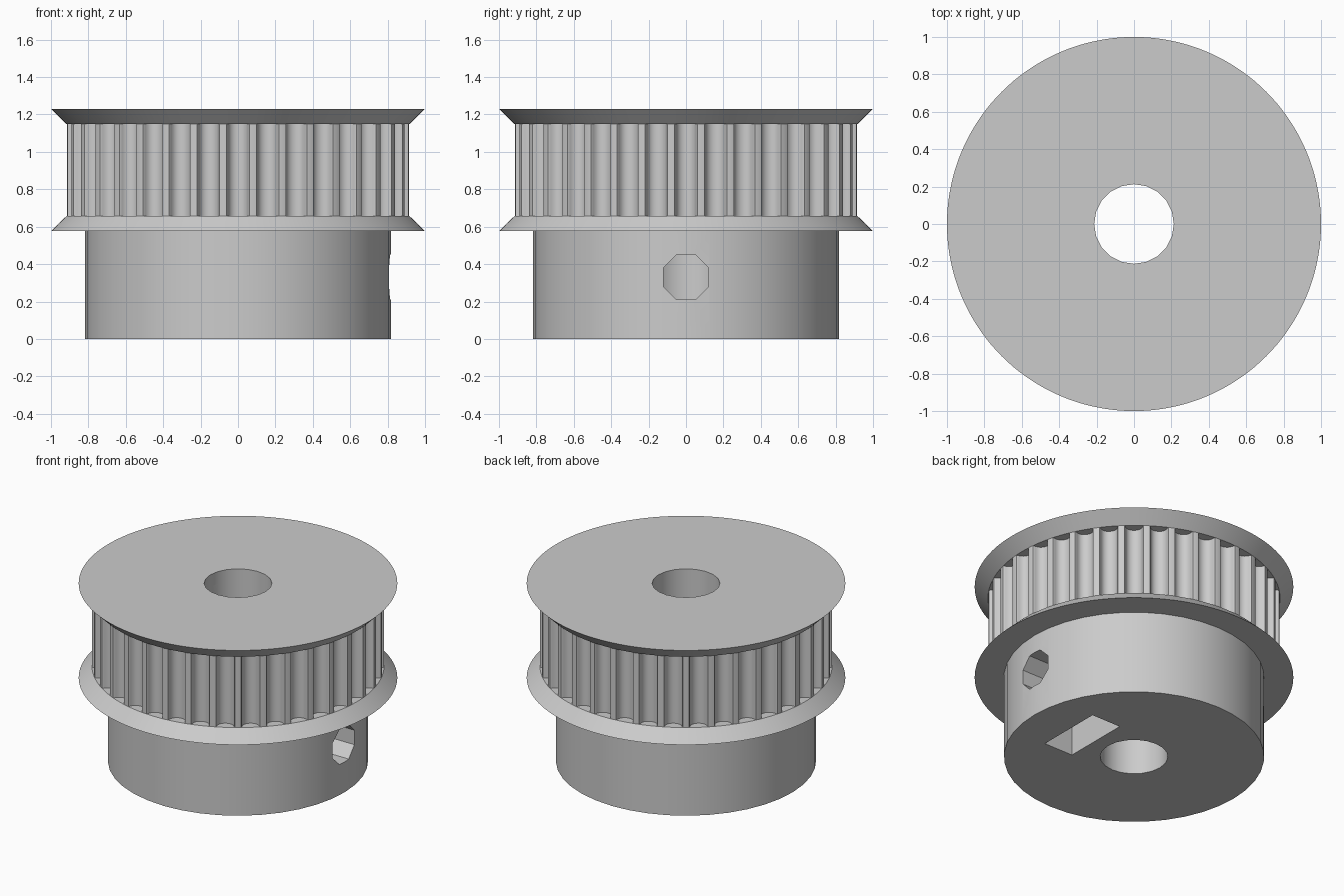
import bpy
from math import sin, cos, pi, radians, sqrt
from mathutils import Matrix, Vector
import bmesh

if "Cube" in bpy.data.objects:
    bpy.data.objects.remove(bpy.data.objects["Cube"], do_unlink=True)

# Main sizes
TEETH = 36
R_FLANGE, R_TOOTH, R_HUB, R_BORE = 1.0, 0.917, 0.817, 0.213
Z_HUB, Z_LOW, Z_HIGH, Z_TOP = 0.576, 0.657, 1.148, 1.23
SCREW_Z = 0.331
NUT_X, NUT_THICK, NUT_HALF = 0.424, 0.222, 0.233

metal = bpy.data.materials.new("light_grey_metal")
metal.use_nodes = True
GREY = (0.6, 0.6, 0.6, 1)
metal.diffuse_color = GREY
metal.node_tree.nodes["Principled BSDF"].inputs["Base Color"].default_value = GREY


def circle(radius, sides, turn=0.0):
    return [(radius * cos(turn + 2 * pi * i / sides),
             radius * sin(turn + 2 * pi * i / sides)) for i in range(sides)]


def solid(name, bottom, top, z0, z1, matrix=Matrix()):
    """Closed prism or frustum between two outlines with equal point counts."""
    bm = bmesh.new()
    low = [bm.verts.new((x, y, z0)) for x, y in bottom]
    high = [bm.verts.new((x, y, z1)) for x, y in top]
    n = len(low)
    bm.faces.new(low[::-1])
    bm.faces.new(high)
    for i in range(n):
        j = (i + 1) % n
        bm.faces.new((low[i], low[j], high[j], high[i]))
    bm.transform(matrix)
    bmesh.ops.recalc_face_normals(bm, faces=bm.faces)
    mesh = bpy.data.meshes.new(name)
    bm.to_mesh(mesh)
    bm.free()
    mesh.materials.append(metal)
    obj = bpy.data.objects.new(name, mesh)
    bpy.context.collection.objects.link(obj)
    return obj


def prism(name, outline, z0, z1, matrix=Matrix()):
    return solid(name, outline, outline, z0, z1, matrix)


def toothed_outline():
    """Rounded belt grooves, one centred on each axis direction."""
    half = [(0.0602, 0.0030), (0.0556, 0.0107), (0.0537, 0.0195),
            (0.0508, 0.0281), (0.0469, 0.0364), (0.0419, 0.0442),
            (0.0333, 0.0522), (0.0231, 0.0580), (0.0118, 0.0615)]
    lip = 0.0694
    half.insert(0, (lip, R_TOOTH - sqrt(R_TOOTH ** 2 - lip ** 2)))
    groove = [(-w, d) for w, d in half] + [(0, 0.0626)] + half[::-1]
    points = []
    for i in range(TEETH):
        a = 2 * pi * i / TEETH
        for w, d in groove:
            r = R_TOOTH - d
            points.append((r * cos(a) - w * sin(a), r * sin(a) + w * cos(a)))
    return points


# Hub, two bevelled flanges and the toothed ring
rim, root = circle(R_FLANGE, TEETH * 4), circle(R_TOOTH, TEETH * 4)
hub = prism("hub", circle(R_HUB, 40), 0, Z_HUB)
lower_flange = solid("lower_flange", rim, root, Z_HUB, Z_LOW)
ring = prism("toothed_ring", toothed_outline(), Z_LOW, Z_HIGH)
upper_flange = solid("upper_flange", root, rim, Z_HIGH, Z_TOP)

# Cutters: shaft bore, set screw hole, nut pocket and its insertion slot
along_x = Matrix.Translation(Vector((0, 0, SCREW_Z))) @ Matrix.Rotation(radians(90), 4, "Y")
x0, x1 = NUT_X - NUT_THICK / 2, NUT_X + NUT_THICK / 2
bore = prism("bore_cutter", circle(R_BORE, 20), -0.1, Z_TOP + 0.1)
screw = prism("screw_cutter", circle(0.131, 8, pi / 8), 0, 1.1, along_x)
pocket = prism("nut_cutter", circle(NUT_HALF / cos(pi / 6), 6), x0, x1, along_x)
slot = prism("slot_cutter", [(x0, -NUT_HALF), (x1, -NUT_HALF), (x1, NUT_HALF), (x0, NUT_HALF)],
             -0.1, SCREW_Z)

cuts = {hub: (bore, screw, pocket, slot), lower_flange: (bore, pocket),
        ring: (bore,), upper_flange: (bore,)}
for part, cutters in cuts.items():
    bpy.ops.object.select_all(action="DESELECT")
    part.select_set(True)
    bpy.context.view_layer.objects.active = part
    for cutter in cutters:
        mod = part.modifiers.new(cutter.name, "BOOLEAN")
        mod.operation = "DIFFERENCE"
        mod.solver = "EXACT"
        mod.object = cutter
        bpy.ops.object.modifier_apply(modifier=mod.name)
    bpy.ops.object.shade_smooth_by_angle(angle=radians(25))

for cutter in (bore, screw, pocket, slot):
    bpy.data.objects.remove(cutter, do_unlink=True)
